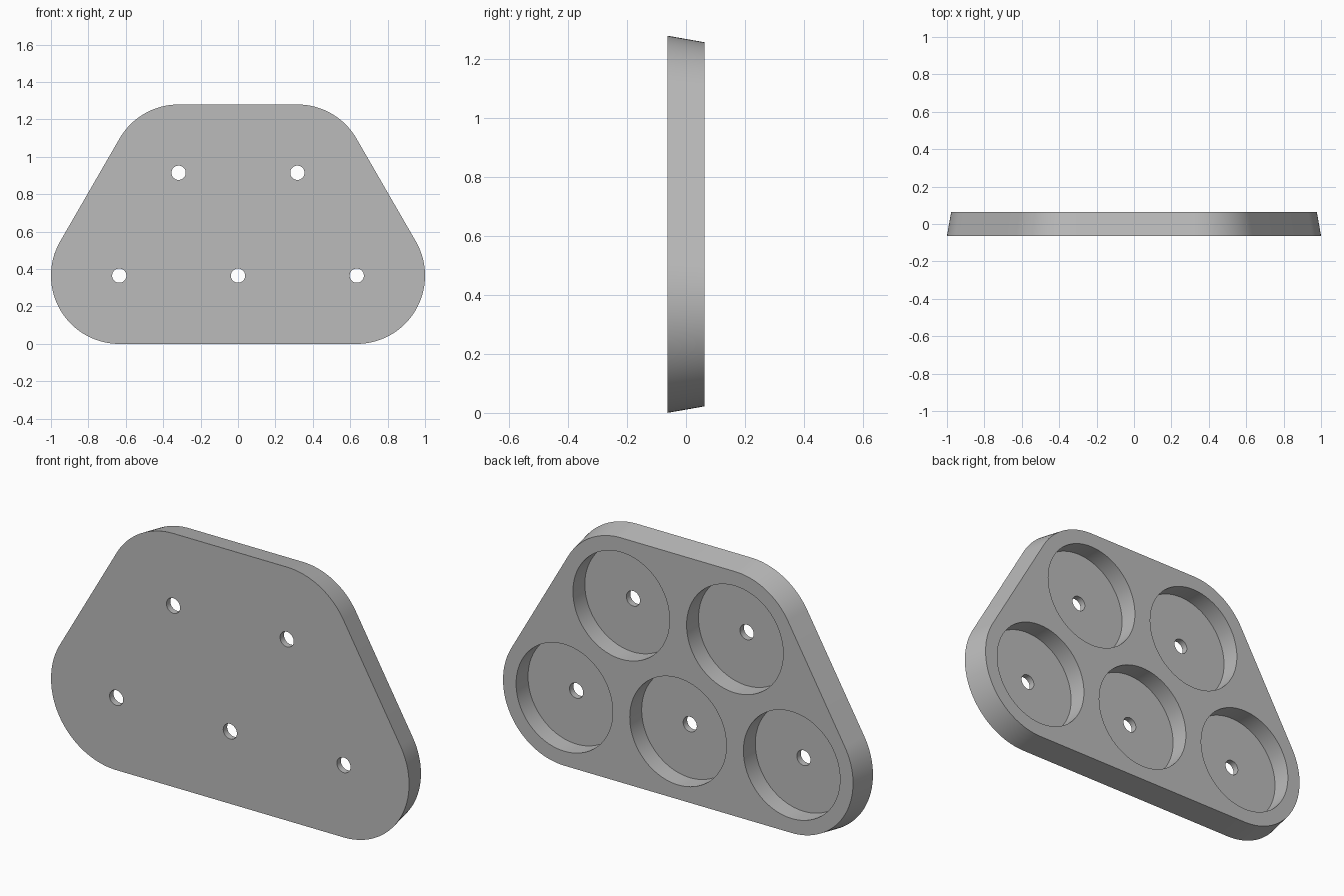
import bpy, bmesh, math

if "Cube" in bpy.data.objects:
    bpy.data.objects.remove(bpy.data.objects["Cube"])

U = 2 / 63                      # design unit in scene units
R_OUT, DRAFT = 11.5 * U, 4 * U * math.tan(math.radians(10))
FRONT, BACK = -2 * U, 2 * U
FLOOR = FRONT + 1 * U           # thin web left under each pocket
R_POCKET, R_HOLE = 8.5 * U, 1.2 * U
Z0 = R_OUT
Z1 = Z0 + 10 * math.sqrt(3) * U
CENTRES = [(-20 * U, Z0), (0, Z0), (20 * U, Z0), (-10 * U, Z1), (10 * U, Z1)]


def make_object(name, bm):
    bmesh.ops.recalc_face_normals(bm, faces=bm.faces)
    mesh = bpy.data.meshes.new(name)
    bm.to_mesh(mesh)
    bm.free()
    obj = bpy.data.objects.new(name, mesh)
    bpy.context.collection.objects.link(obj)
    return obj


def loft(bm, rings):
    """Skin a stack of equal-length rings and cap both ends."""
    loops = [[bm.verts.new(p) for p in ring] for ring in rings]
    n = len(loops[0])
    for a, b in zip(loops, loops[1:]):
        for i in range(n):
            j = (i + 1) % n
            bm.faces.new((a[i], a[j], b[j], b[i]))
    bm.faces.new(loops[0])
    bm.faces.new(loops[-1])


def outline(radius, y):
    """Rounded trapezoid: arcs about the four corner pockets."""
    corners = [(20 * U, Z0, -90, 30), (10 * U, Z1, 30, 90),
               (-10 * U, Z1, 90, 150), (-20 * U, Z0, 150, 270)]
    pts = []
    for cx, cz, a0, a1 in corners:
        steps = (a1 - a0) // 3
        for i in range(steps + 1):
            a = math.radians(a0 + (a1 - a0) * i / steps)
            pts.append((cx + radius * math.cos(a), y, cz + radius * math.sin(a)))
    return pts


def circle(cx, cz, r, y, n=96):
    return [(cx + r * math.cos(math.tau * i / n), y,
             cz + r * math.sin(math.tau * i / n)) for i in range(n)]


# Tapered tray body, wider at the front
bm = bmesh.new()
loft(bm, [outline(R_OUT, FRONT), outline(R_OUT - DRAFT, BACK)])
tray = make_object("tray", bm)

# Stepped cutters: small through hole, then round pocket open at the back
bm = bmesh.new()
for cx, cz in CENTRES:
    loft(bm, [circle(cx, cz, R_HOLE, FRONT - 0.05), circle(cx, cz, R_HOLE, FLOOR),
              circle(cx, cz, R_POCKET, FLOOR), circle(cx, cz, R_POCKET, BACK + 0.05)])
cutter = make_object("pocket_cutter", bm)
cutter.hide_render = True

grey = bpy.data.materials.new("light grey")
grey.diffuse_color = (0.5, 0.5, 0.5, 1)
grey.use_nodes = True
grey.node_tree.nodes["Principled BSDF"].inputs["Base Color"].default_value = grey.diffuse_color
for obj in (tray, cutter):
    obj.data.materials.append(grey)

cut = tray.modifiers.new("pockets", 'BOOLEAN')
cut.operation = 'DIFFERENCE'
cut.solver = 'EXACT'
cut.object = cutter
bpy.context.view_layer.objects.active = tray
tray.select_set(True)
bpy.ops.object.modifier_apply(modifier=cut.name)
bpy.data.objects.remove(cutter)

# Smooth rounded walls, keep crisp rims
bpy.ops.object.shade_smooth_by_angle(angle=math.radians(30))
